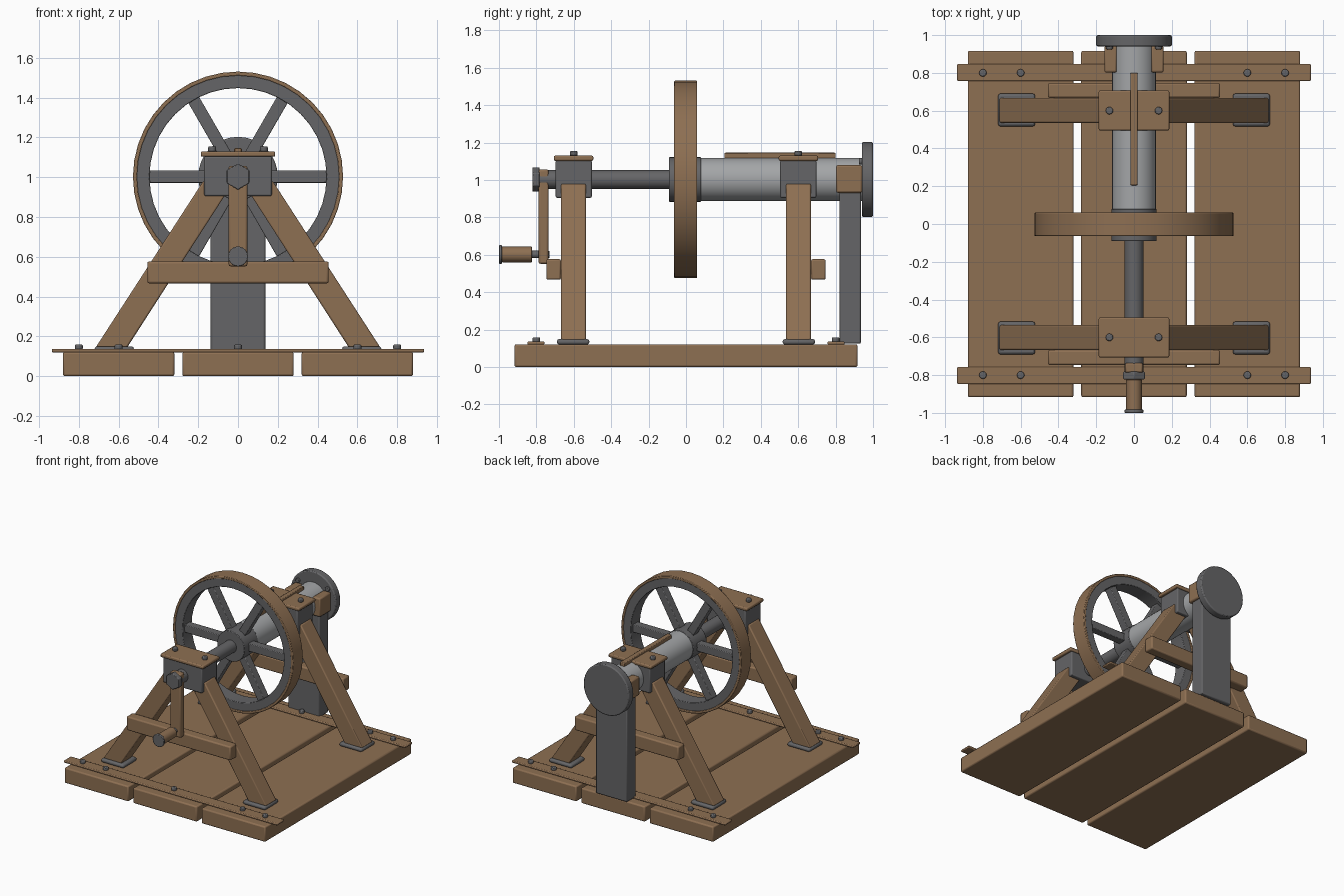
import bpy, bmesh, math
from mathutils import Matrix, Vector

cube = bpy.data.objects.get("Cube")
if cube:
    bpy.data.objects.remove(cube, do_unlink=True)


def material(name, rgb):
    m = bpy.data.materials.new(name)
    m.use_nodes = True
    m.diffuse_color = (*rgb, 1)
    m.node_tree.nodes["Principled BSDF"].inputs["Base Color"].default_value = (*rgb, 1)
    return m


WOOD = material("brown wood", (0.27, 0.16, 0.085))
IRON = material("dark iron", (0.13, 0.13, 0.135))
STEEL = material("light steel", (0.37, 0.38, 0.39))
AXIS_Z = 1.003


def finish(name, bm, mat, bevel=0.0):
    bmesh.ops.recalc_face_normals(bm, faces=bm.faces)
    mesh = bpy.data.meshes.new(name)
    bm.to_mesh(mesh)
    bm.free()
    mesh.materials.append(mat)
    ob = bpy.data.objects.new(name, mesh)
    bpy.context.collection.objects.link(ob)
    if bevel:
        mod = ob.modifiers.new("soft edges", "BEVEL")
        mod.width = bevel
        mod.segments = 2
        mod.limit_method = "ANGLE"
        mod.angle_limit = math.radians(40)
    bpy.ops.object.select_all(action="DESELECT")
    ob.select_set(True)
    bpy.context.view_layer.objects.active = ob
    bpy.ops.object.shade_smooth_by_angle(angle=math.radians(35))
    return ob


def box(name, x, y, z, mat, bevel=0.008):
    """Box from (min, max) ranges."""
    bm = bmesh.new()
    bmesh.ops.create_cube(bm, size=1)
    for v in bm.verts:
        v.co = Vector([(a + b) / 2 + c * (b - a) for (a, b), c in zip((x, y, z), v.co)])
    return finish(name, bm, mat, bevel)


def rod(name, x, z, y0, y1, r, mat, sides=32, bevel=0.004):
    """Cylinder lying along y."""
    bm = bmesh.new()
    bmesh.ops.create_cone(bm, cap_ends=True, segments=sides, radius1=r, radius2=r, depth=y1 - y0,
                          matrix=Matrix.Translation((x, (y0 + y1) / 2, z)) @ Matrix.Rotation(math.pi / 2, 4, "X"))
    return finish(name, bm, mat, bevel)


def bolt(name, x, y, z):
    """Round bolt head standing on height z."""
    bm = bmesh.new()
    bmesh.ops.create_cone(bm, cap_ends=True, segments=12, radius1=0.02, radius2=0.02, depth=0.026,
                          matrix=Matrix.Translation((x, y, z + 0.012)))
    return finish(name, bm, IRON, 0.006)


def prism(name, points, y0, y1, mat, bevel=0.008):
    """Outline in x and z, extruded along y."""
    bm = bmesh.new()
    face = bm.faces.new([bm.verts.new((x, y0, z)) for x, z in points])
    ext = bmesh.ops.extrude_face_region(bm, geom=[face])
    bmesh.ops.translate(bm, vec=(0, y1 - y0, 0),
                        verts=[g for g in ext["geom"] if isinstance(g, bmesh.types.BMVert)])
    return finish(name, bm, mat, bevel)


def ring(name, r0, r1, y0, y1, mat, sides=40):
    """Rectangular section spun around the axle."""
    bm = bmesh.new()
    section = [(r0, y0), (r1, y0), (r1, y1), (r0, y1)]
    loops = []
    for i in range(sides):
        a = 2 * math.pi * i / sides
        loops.append([bm.verts.new((r * math.cos(a), y, AXIS_Z + r * math.sin(a))) for r, y in section])
    for i in range(sides):
        a, b = loops[i], loops[(i + 1) % sides]
        for j in range(4):
            k = (j + 1) % 4
            bm.faces.new((a[j], a[k], b[k], b[j]))
    return finish(name, bm, mat, 0.004)


# Base planks
for label, cx in (("right", -0.6), ("middle", 0), ("left", 0.6)):
    box("base_plank_" + label, (cx - 0.28, cx + 0.28), (-0.917, 0.917), (0, 0.122), WOOD, 0.01)

for label, s in (("front", -1), ("back", 1)):
    def span(a, b):
        return tuple(sorted((s * a, s * b)))

    # Cleat across the planks
    box(label + "_cleat", (-0.936, 0.936), span(0.757, 0.848), (0.12, 0.137), WOOD, 0.006)
    for x in (-0.8, -0.6, 0, 0.6, 0.8):
        bolt(label + "_cleat_bolt", x, s * 0.8, 0.134)

    # Splayed legs on foot plates
    for side, m in (("left", 1), ("right", -1)):
        outline = [(0.56, 0.14), (0.715, 0.145), (0.175, 0.98), (0.02, 0.98)]
        prism(f"{label}_{side}_leg", [(m * x, z) for x, z in outline], *span(0.535, 0.668), WOOD)
        box(f"{label}_{side}_foot_plate", tuple(sorted((m * 0.523, m * 0.72))),
            span(0.517, 0.69), (0.12, 0.15), IRON, 0.012)
        bolt(f"{label}_{side}_cap_bolt", m * 0.13, s * 0.6, 1.13)

    # Brace and bearing block
    box(label + "_brace", (-0.456, 0.456), span(0.668, 0.747), (0.467, 0.577), WOOD, 0.01)
    box(label + "_bearing_block", (-0.17, 0.17), span(0.503, 0.697), (0.905, 1.105), IRON)
    box(label + "_bearing_cap", (-0.187, 0.187), span(0.495, 0.707), (1.103, 1.13), WOOD)

# Axle, barrel and end disc
rod("axle", 0, AXIS_Z, -0.8, 0.1, 0.05, IRON, 24)
rod("barrel", 0, AXIS_Z, 0.02, 0.945, 0.116, STEEL, 32)
rod("end_disc", 0, AXIS_Z, 0.94, 1.0, 0.2, IRON, 32, 0.008)
box("barrel_ridge", (-0.019, 0.019), (0.205, 0.8), (1.105, 1.146), WOOD, 0.005)

# Flywheel
ring("flywheel_tread", 0.508, 0.528, -0.063, 0.06, WOOD)
ring("flywheel_rim", 0.445, 0.511, -0.06, 0.057, IRON)
rod("flywheel_hub", 0, AXIS_Z, -0.09, 0.08, 0.12, IRON)
for i in range(6):
    a = i * math.pi / 3
    c, n = math.cos(a), math.sin(a)
    outline = [(0.09, -0.031), (0.455, -0.031), (0.455, 0.031), (0.09, 0.031)]
    prism(f"spoke_{i + 1}", [(r * c - w * n, AXIS_Z + r * n + w * c) for r, w in outline],
          -0.033, 0.03, IRON, 0.005)

# Rear support post and its cheek blocks
box("rear_post", (-0.137, 0.137), (0.822, 0.935), (0.125, 0.97), IRON, 0.008)
for side, m in (("left", 1), ("right", -1)):
    box(side + "_cheek_block", tuple(sorted((m * 0.09, m * 0.157))), (0.802, 0.942), (0.932, 1.08), WOOD, 0.01)
    rod(side + "_disc_bolt", m * 0.13, 1.1, 0.925, 0.945, 0.018, IRON, 12)

# Crank with handle
rod("crank_nut", 0, AXIS_Z, -0.822, -0.782, 0.066, IRON, 6, 0.005)
box("crank_arm", (-0.047, 0.047), (-0.788, -0.735), (0.552, 1.057), WOOD, 0.01)
rod("handle_pin", 0, 0.602, -0.84, -0.73, 0.02, IRON, 16)
rod("handle_grip", 0, 0.602, -0.985, -0.823, 0.042, WOOD, 24)
rod("handle_end_cap", 0, 0.602, -1.0, -0.983, 0.05, IRON, 24)
